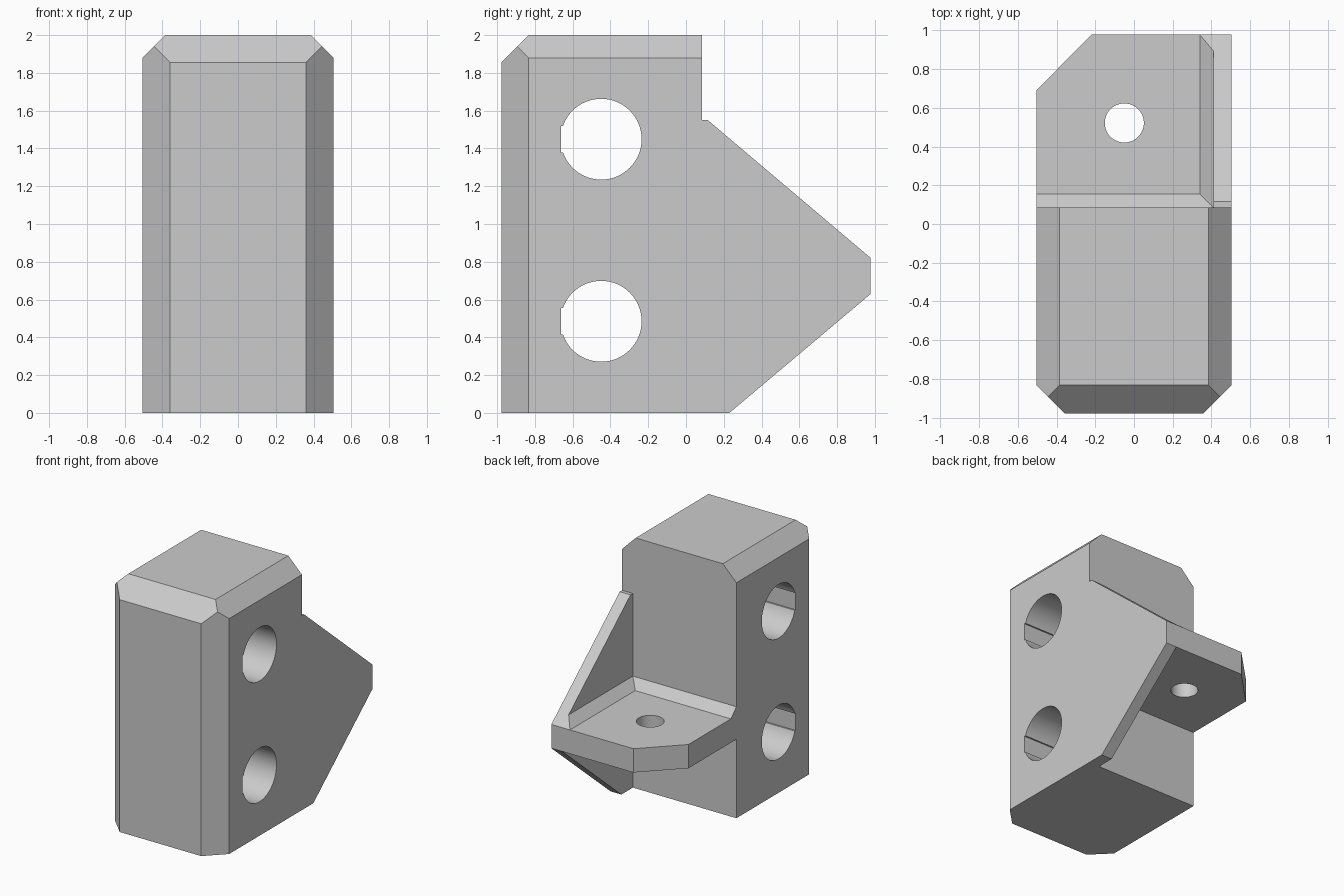
import bpy, bmesh, math
from mathutils import Vector, Matrix

cube = bpy.data.objects.get("Cube")
if cube:
    bpy.data.objects.remove(cube)

grey = bpy.data.materials.new("light_grey")
grey.use_nodes = True
grey.diffuse_color = (0.6, 0.6, 0.6, 1)
grey.node_tree.nodes["Principled BSDF"].inputs["Base Color"].default_value = (0.6, 0.6, 0.6, 1)

W, D, BACK = 0.505, 0.978, 0.085      # half width, half depth, rear of the block
LOW, HIGH = 0.63, 0.82                # shelf underside and top
RIB = 0.41                            # inner face of the rib


def prism(name, axis, outline, start, end, cuts=()):
    """Extrude a 2D outline along an axis, then trim by (point, normal) planes."""
    place = {"x": lambda a, b, t: (t, a, b),
             "y": lambda a, b, t: (a, t, b),
             "z": lambda a, b, t: (a, b, t)}[axis]
    bm = bmesh.new()
    face = bm.faces.new([bm.verts.new(place(a, b, start)) for a, b in outline])
    new = bmesh.ops.extrude_face_region(bm, geom=[face])["geom"]
    shift = Vector(place(0, 0, end - start))
    bmesh.ops.translate(bm, vec=shift, verts=[v for v in new if isinstance(v, bmesh.types.BMVert)])
    for point, normal in cuts:
        bmesh.ops.bisect_plane(bm, geom=bm.verts[:] + bm.edges[:] + bm.faces[:],
                               plane_co=point, plane_no=normal, clear_outer=True)
        bmesh.ops.holes_fill(bm, edges=[e for e in bm.edges if e.is_boundary], sides=0)
    bmesh.ops.recalc_face_normals(bm, faces=bm.faces)
    mesh = bpy.data.meshes.new(name)
    bm.to_mesh(mesh)
    bm.free()
    mesh.materials.append(grey)
    obj = bpy.data.objects.new(name, mesh)
    bpy.context.collection.objects.link(obj)
    return obj


def circle(a, b, radius, sides=64):
    return [(a + radius * math.cos(2 * math.pi * i / sides),
             b + radius * math.sin(2 * math.pi * i / sides)) for i in range(sides)]


def combine(target, other, operation):
    mod = target.modifiers.new(other.name, "BOOLEAN")
    mod.operation, mod.object, mod.solver = operation, other, "EXACT"
    bpy.context.view_layer.objects.active = target
    bpy.ops.object.modifier_apply(modifier=mod.name)
    bpy.data.objects.remove(other)


# Upright block with chamfered front and top edges
c = 0.145
block = prism("bracket", "z",
              [(-W, BACK), (-W, c - D), (c - W, -D), (W - c, -D), (W, c - D), (W, BACK)], 0, 2,
              [((0, c - D, 2), (0, -1, 1)),
               ((0.385, 0, 2), (1, 0, 1)),
               ((-0.385, 0, 2), (-1, 0, 1))])

# Rear shelf with one clipped corner
shelf = prism("shelf", "z",
              [(-W, 0), (W, 0), (W, D), (-0.22, D), (-W, 0.69)], LOW, HIGH)

# Side rib supporting the shelf above and below
slope_top = (0.115, 1.55)
rib = prism("rib", "x",
            [(0, 0), (0.23, 0), (D, LOW), (D, HIGH), slope_top, (0, 1.55)], RIB, W)

# Sloped fillets where the shelf meets the block and the rib
back_fillet = prism("back_fillet", "x",
                    [(0.155, HIGH), (0.155, 0.75), (0.03, 0.75), (0.03, 0.945)], -W, 0.45)
slope_normal = (0, slope_top[1] - HIGH, D - slope_top[0])
rib_fillet = prism("rib_fillet", "y",
                   [(0.34, HIGH), (0.34, 0.75), (0.45, 0.75), (0.45, 0.93)], 0, D,
                   [((0, D, HIGH), slope_normal)])

for part in (shelf, rib, back_fillet, rib_fillet):
    combine(block, part, "UNION")

# Cross bores, each with a shallow flat groove at the front
for z in (0.485, 1.449):
    combine(block, prism("bore", "x", circle(-0.449, z, 0.214), -1, 1), "DIFFERENCE")
    groove = [(-0.663, z - 0.07), (-0.5, z - 0.07), (-0.5, z + 0.07), (-0.663, z + 0.07)]
    combine(block, prism("groove", "x", groove, -1, 1), "DIFFERENCE")

# Screw hole through the shelf
combine(block, prism("screw_hole", "z", circle(-0.05, 0.522, 0.101, 48), 0.4, 1.1), "DIFFERENCE")

bpy.ops.object.select_all(action="DESELECT")
block.select_set(True)
bpy.context.view_layer.objects.active = block
bpy.ops.object.shade_smooth_by_angle(angle=math.radians(20))
